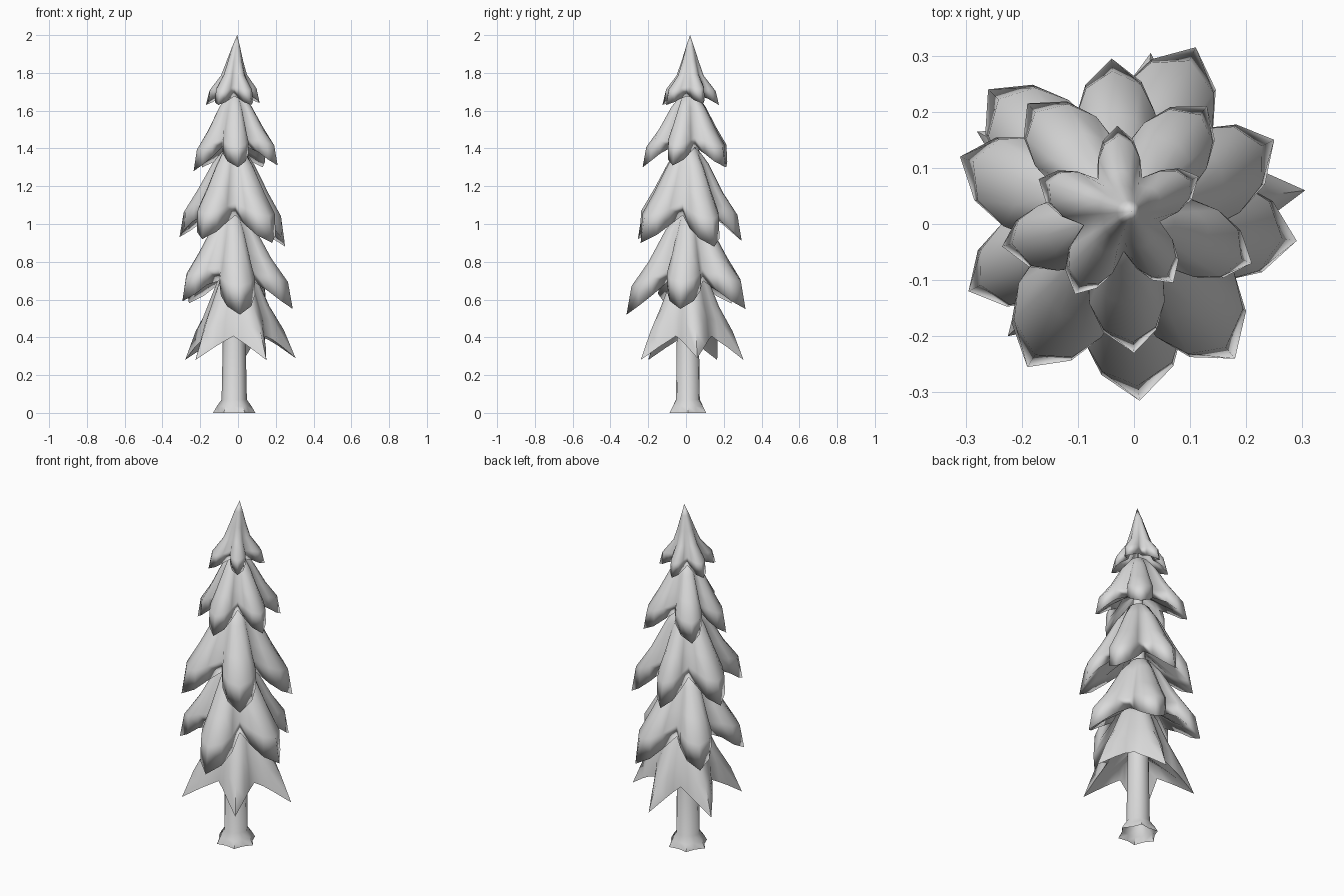
import bpy, bmesh, math
from mathutils import Vector

cube = bpy.data.objects.get("Cube")
if cube:
    bpy.data.objects.remove(cube, do_unlink=True)

grey = bpy.data.materials.new("plain_grey")
grey.use_nodes = True
grey.diffuse_color = (0.7, 0.7, 0.7, 1)
grey.node_tree.nodes["Principled BSDF"].inputs["Base Color"].default_value = (0.7, 0.7, 0.7, 1)


def skin_rings(name, rings, top, sharp_angle):
    """Join closed rings from top to bottom, with a point at the top."""
    bm = bmesh.new()
    loops = [[bm.verts.new(p) for p in ring] for ring in rings]
    tip = bm.verts.new(top)
    count = len(loops[0])
    for i in range(count):
        j = (i + 1) % count
        bm.faces.new((tip, loops[0][i], loops[0][j]))
        for upper, lower in zip(loops, loops[1:]):
            bm.faces.new((upper[i], lower[i], lower[j], upper[j]))
    mesh = bpy.data.meshes.new(name)
    bm.to_mesh(mesh)
    bm.free()
    obj = bpy.data.objects.new(name, mesh)
    bpy.context.collection.objects.link(obj)
    mesh.materials.append(grey)
    bpy.ops.object.select_all(action="DESELECT")
    obj.select_set(True)
    bpy.context.view_layer.objects.active = obj
    bpy.ops.object.shade_smooth_by_angle(angle=math.radians(sharp_angle))


# Leaf rows, top to rim: (reach, height) for ridge, near ridge, side and valley
round_leaf = [
    [(.18, .95)] * 4,
    [(.38, .8), (.37, .8), (.34, .79), (.29, .77)],
    [(.65, .5), (.62, .52), (.53, .54), (.4, .55)],
    [(.92, .27), (.84, .3), (.69, .35), (.46, .4)],
    [(1, 0), (.86, .08), (.69, .18), (.47, .27)]]
star_leaf = [
    [(.18, .95)] * 4,
    [(.36, .8), (.35, .8), (.33, .79), (.3, .78)],
    [(.55, .54), (.52, .55), (.47, .56), (.42, .57)],
    [(.8, .29), (.65, .36), (.57, .4), (.5, .42)],
    [(1, 0), (.74, .13), (.62, .19), (.54, .24)]]
spire_leaf = [
    [(.13, .84)] * 4,
    [(.3, .62), (.29, .62), (.27, .62), (.25, .61)],
    [(.47, .42), (.45, .42), (.4, .43), (.35, .43)],
    [(.88, .2), (.8, .22), (.66, .24), (.45, .26)],
    [(1, 0), (.85, .04), (.67, .09), (.45, .12)]]
SPREAD = [0, .36, .64, 1]


def foliage(name, high, tips, rows, sharp_angle=170, lean=0):
    """A skirt of drooping leaves, one for each tip, hollow underneath."""
    tips = [Vector(t) for t in tips]
    centre = sum(tips, Vector((0, 0, 0))) / len(tips)
    arms = [t - centre for t in tips]
    mean = sum(a.xy.length for a in arms) / len(arms)
    under = [(r * .72, z + .15) for r, z in rows[-1]]
    rows = rows + [under, [(.12, .42)] * 4]

    # Columns run from each ridge through the valley to the next ridge
    columns = []
    for k, arm in enumerate(arms):
        after = arms[(k + 1) % len(arms)]
        start = math.atan2(arm.y, arm.x)
        half = (math.atan2(after.y, after.x) - start) % math.tau / 2
        for c in (0, 1, 2):
            columns.append((start + half * SPREAD[c], arm.xy.length, arm.z, c))
        columns.append((start + half, mean, 0, 3))
        for c in (2, 1):
            columns.append((start + half * (2 - SPREAD[c]), after.xy.length, after.z, c))

    rings = []
    for row in rows:
        ring = []
        for angle, reach, drop, c in columns:
            r, z = row[c]
            low = centre.z + drop
            ring.append((centre.x + math.cos(angle) * reach * r + lean * z * z,
                         centre.y + math.sin(angle) * reach * r,
                         low + (high - low) * z))
        rings.append(ring)
    skin_rings(name, rings, (centre.x + lean, centre.y, high), sharp_angle)


# Foliage, from the ground up
foliage("bottom_foliage", .8,
        [(.305, .06, .29), (.03, .305, .28), (-.28, .165, .28),
         (-.225, -.2, .28), (.15, -.24, .28)], star_leaf, 60)
foliage("lower_foliage", 1.08,
        [(.29, -.03, .55), (.11, .315, .55), (-.26, .24, .58),
         (-.295, -.12, .59), (.01, -.315, .52)], round_leaf)
foliage("middle_foliage", 1.42,
        [(.25, .15, .88), (-.04, .295, .91), (-.31, .12, .93),
         (-.19, -.255, .92), (.18, -.24, .9)], round_leaf)
foliage("upper_foliage", 1.7,
        [(.21, -.07, 1.31), (.13, .21, 1.3), (-.19, .215, 1.3),
         (-.235, -.04, 1.28), (0, -.23, 1.3)], round_leaf)
foliage("top_foliage", 2,
        [(.115, .085, 1.64), (-.03, .175, 1.63), (-.17, .08, 1.63),
         (-.105, -.125, 1.63), (.07, -.105, 1.63)], spire_leaf, lean=.02)

# Trunk with flared root toes, open at the bottom
trunk_rings = []
for z, radius, toe in [(1.4, .03, 0), (.6, .056, 0), (.07, .065, .002),
                       (.035, .086, .006), (0, .1, .012)]:
    ring = []
    for i in range(12):
        a = math.tau * i / 12
        r = radius + (toe if i % 2 == 0 else -toe)
        ring.append((-.02 + r * math.cos(a), .01 + r * math.sin(a), z))
    trunk_rings.append(ring)
skin_rings("trunk", trunk_rings, (-.02, .01, 1.75), 60)
